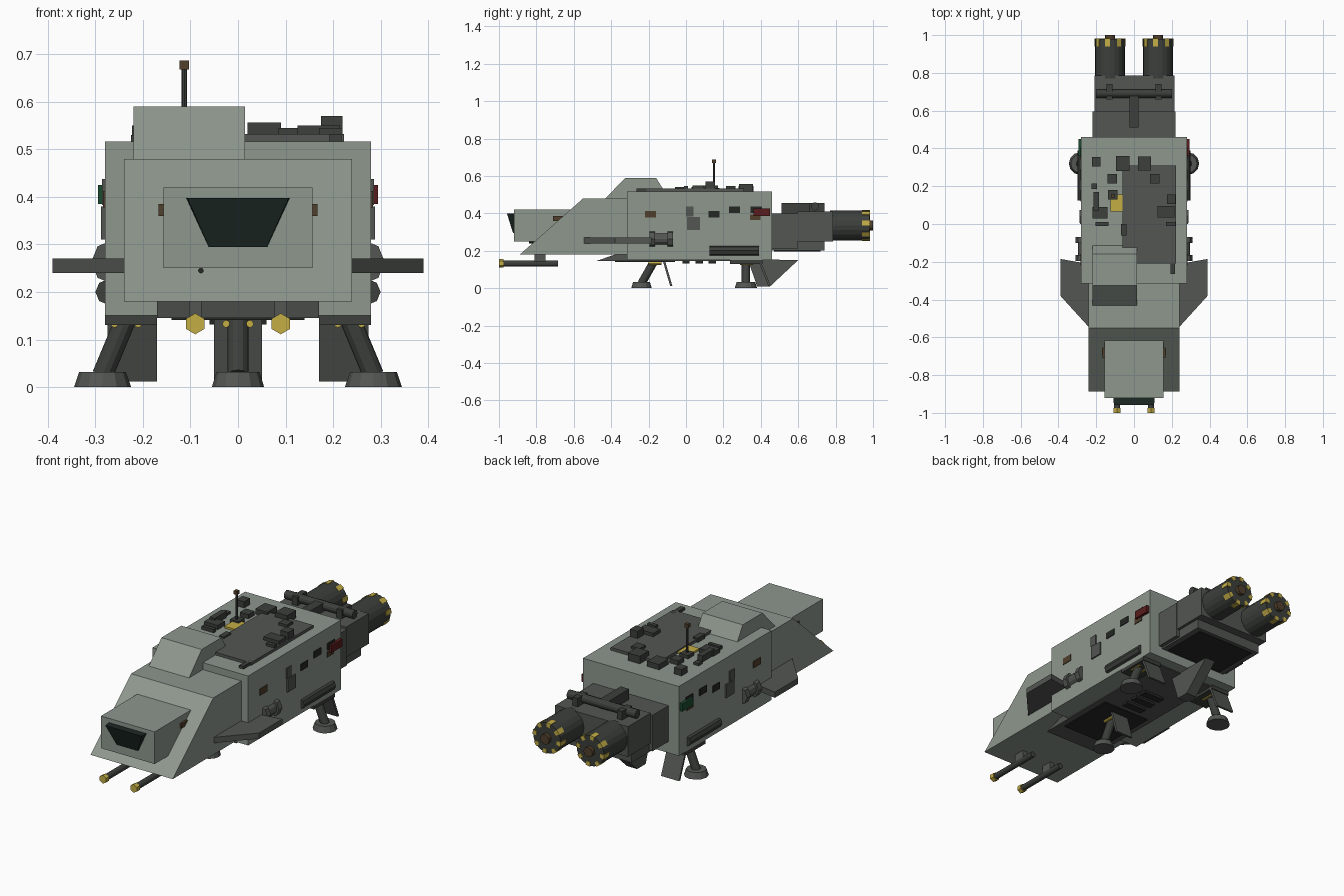
import bpy, bmesh, math
from mathutils import Vector


def mat(name, rgb):
    m = bpy.data.materials.new(name)
    m.diffuse_color = (*rgb, 1)
    return m


HULL = mat("hull_paint", (0.27, 0.31, 0.27))
DARK = mat("dark_metal", (0.085, 0.092, 0.085))
GUN = mat("gun_metal", (0.045, 0.05, 0.045))
BLACK = mat("black_trim", (0.018, 0.02, 0.018))
GLASS = mat("glass", (0.012, 0.022, 0.018))
GOLD = mat("gold", (0.55, 0.42, 0.06))
BROWN = mat("brown", (0.08, 0.05, 0.025))
RED = mat("red_lamp", (0.1, 0.012, 0.012))
GREEN = mat("green_lamp", (0.01, 0.07, 0.03))


def finish(name, bm, m):
    bmesh.ops.recalc_face_normals(bm, faces=bm.faces)
    me = bpy.data.meshes.new(name)
    bm.to_mesh(me)
    bm.free()
    me.materials.append(m)
    ob = bpy.data.objects.new(name, me)
    bpy.context.collection.objects.link(ob)
    return ob


def prism(name, pts, lo, hi, m, axis="x"):
    """Extrude a (y, z) profile along x, or an (x, y) profile along z."""
    bm = bmesh.new()
    put = (lambda p, t: (t, *p)) if axis == "x" else (lambda p, t: (*p, t))
    a = [bm.verts.new(put(p, lo)) for p in pts]
    b = [bm.verts.new(put(p, hi)) for p in pts]
    bm.faces.new(a)
    bm.faces.new(b)
    for i in range(len(pts)):
        j = (i + 1) % len(pts)
        bm.faces.new((a[i], a[j], b[j], b[i]))
    return finish(name, bm, m)


def box(name, x0, x1, y0, y1, z0, z1, m):
    return prism(name, [(y0, z0), (y1, z0), (y1, z1), (y0, z1)], x0, x1, m)


def tube(name, p, q, r, m, r2=None, n=12):
    p, q = Vector(p), Vector(q)
    bm = bmesh.new()
    bmesh.ops.create_cone(bm, cap_ends=True, segments=n, radius1=r,
                          radius2=r if r2 is None else r2, depth=(q - p).length)
    ob = finish(name, bm, m)
    ob.rotation_mode = "QUATERNION"
    ob.rotation_quaternion = Vector((0, 0, 1)).rotation_difference(q - p)
    ob.location = (p + q) / 2
    return ob


# Main hull, nose, cockpit and offset upper cabin
box("main_hull", -0.28, 0.28, -0.315, 0.46, 0.15, 0.517, HULL)
prism("nose", [(-0.888, 0.18), (-0.2, 0.18), (-0.2, 0.48), (-0.55, 0.48)], -0.24, 0.24, HULL)
box("cockpit", -0.157, 0.157, -0.92, -0.61, 0.25, 0.42, HULL)
prism("upper_cabin", [(-0.44, 0.47), (-0.325, 0.59), (-0.16, 0.59), (-0.11, 0.51), (-0.2, 0.47)],
      -0.22, 0.015, HULL)
prism("keel", [(-0.48, 0.145), (0.4, 0.145), (0.4, 0.18), (-0.35, 0.19)], -0.17, 0.17, DARK)

# Windscreen: tapered block raked outward at the top
bm = bmesh.new()
rows = []
for z, w, y in ((0.398, 0.11, -0.957), (0.295, 0.063, -0.925)):
    rows.append([bm.verts.new(c) for c in ((-w, -0.9, z), (w, -0.9, z), (w * 0.97, y, z), (-w * 0.97, y, z))])
bm.faces.new(rows[0])
bm.faces.new(rows[1])
for i in range(4):
    j = (i + 1) % 4
    bm.faces.new((rows[0][i], rows[0][j], rows[1][j], rows[1][i]))
finish("windscreen", bm, GLASS)
tube("nose_sensor", (-0.078, -0.84, 0.245), (-0.078, -0.81, 0.245), 0.006, BLACK, n=8)

# Rear engine block and lower tray
box("engine_block", -0.22, 0.22, 0.46, 0.595, 0.21, 0.40, DARK)
box("engine_mount", -0.21, 0.215, 0.595, 0.785, 0.25, 0.41, DARK)
box("engine_tray", -0.2, 0.2, 0.46, 0.74, 0.2, 0.26, DARK)
box("engine_tray_plate", -0.17, 0.17, 0.47, 0.72, 0.196, 0.2, BLACK)
box("engine_spine", -0.025, 0.025, 0.51, 0.69, 0.4, 0.455, GUN)
tube("cross_bar", (-0.2, 0.69, 0.437), (0.2, 0.69, 0.437), 0.022, GUN)
for s in (-1, 1):
    box("cross_bar_bracket", s * 0.13 - 0.015, s * 0.13 + 0.015, 0.66, 0.74, 0.4, 0.455, GUN)

# Engines with gold rim blocks
for s in (-1, 1):
    x, z = s * 0.127, 0.335
    tube("engine", (x, 0.77, z), (x, 0.98, z), 0.08, GUN, n=20)
    tube("engine_core", (x, 0.97, z), (x, 1.0, z), 0.026, BROWN, n=12)
    for k in range(8):
        a0 = k * math.pi / 4
        arc = [a0, a0 + math.pi / 10]
        bm = bmesh.new()
        ring = [[bm.verts.new((x + r * math.cos(a), y, z + r * math.sin(a)))
                 for a, r in ((arc[0], 0.06), (arc[0], 0.083), (arc[1], 0.083), (arc[1], 0.06))]
                for y in (0.94, 0.983)]
        bm.faces.new(ring[0])
        bm.faces.new(ring[1])
        for i in range(4):
            j = (i + 1) % 4
            bm.faces.new((ring[0][i], ring[0][j], ring[1][j], ring[1][i]))
        finish("engine_rim_block", bm, GOLD)

# Wings, guns and side pods
for s in (-1, 1):
    prism("wing", [(s * 0.24, -0.545), (s * 0.39, -0.38), (s * 0.39, -0.185), (s * 0.22, -0.215)],
          0.24, 0.27, DARK, "z")
    gx = s * 0.09
    tube("gun_barrel", (gx, -0.98, 0.133), (gx, -0.685, 0.133), 0.016, GUN)
    tube("gun_muzzle", (gx, -1.0, 0.133), (gx, -0.975, 0.133), 0.022, GOLD, n=6)
    box("gun_mount", gx - 0.013, gx + 0.013, -0.81, -0.75, 0.135, 0.185, DARK)
    px = s * 0.262
    tube("side_pod", (px, -0.19, 0.263), (px, -0.07, 0.263), 0.035, DARK)
    for y in (-0.195, -0.1):
        tube("side_pod_cap", (px, y, 0.263), (px, y + 0.03, 0.263), 0.047, DARK, n=8)
    tube("side_tube", (s * 0.273, 0.125, 0.2), (s * 0.273, 0.39, 0.2), 0.027, GUN, n=8)

    # Side panels, windows and lamps: y, z, width, height, reach, material
    lamp = RED if s > 0 else GREEN
    for name, y, z, w, h, d, m in (
            ("side_hatch", -0.19, 0.395, 0.06, 0.035, 0.284, BROWN),
            ("side_plate", 0.02, 0.41, 0.04, 0.055, 0.286, DARK),
            ("side_door", 0.04, 0.345, 0.07, 0.07, 0.288, DARK),
            ("side_window", 0.15, 0.395, 0.06, 0.035, 0.284, BLACK),
            ("side_window", 0.26, 0.42, 0.06, 0.035, 0.284, BLACK),
            ("side_window", 0.375, 0.42, 0.06, 0.035, 0.284, BLACK),
            ("side_hatch", 0.37, 0.38, 0.055, 0.03, 0.284, BROWN),
            ("side_lamp", 0.405, 0.405, 0.09, 0.04, 0.295, lamp)):
        xs = sorted((s * 0.27, s * d))
        box(name, *xs, y - w / 2, y + w / 2, z - h / 2, z + h / 2, m)
    xs = sorted((s * 0.15, s * 0.167))
    box("cockpit_lamp", *xs, -0.71, -0.65, 0.36, 0.385, BROWN)

# Roof panel, roof boxes and antenna
box("roof_panel", -0.06, 0.223, -0.21, 0.31, 0.51, 0.532, DARK)
for x, y, w, d, top in (
        (-0.2, 0.33, 0.045, 0.05, 0.55), (-0.06, 0.32, 0.07, 0.08, 0.545), (0.055, 0.32, 0.07, 0.075, 0.557),
        (-0.115, 0.24, 0.05, 0.05, 0.54), (0.11, 0.24, 0.05, 0.05, 0.545), (-0.113, 0.155, 0.05, 0.05, 0.535),
        (-0.2, 0.12, 0.03, 0.1, 0.55), (-0.18, 0.06, 0.08, 0.06, 0.54), (-0.17, 0.0, 0.07, 0.02, 0.535),
        (0.197, 0.13, 0.045, 0.05, 0.57), (0.17, 0.065, 0.09, 0.06, 0.55), (0.195, 0.0, 0.05, 0.02, 0.545),
        (0.205, -0.22, 0.025, 0.09, 0.532), (-0.21, 0.2, 0.03, 0.03, 0.53), (-0.055, -0.03, 0.03, 0.06, 0.54)):
    box("roof_box", x - w / 2, x + w / 2, y - d / 2, y + d / 2, 0.51, top, GUN)
box("roof_gold_hatch", -0.125, -0.058, 0.065, 0.155, 0.51, 0.527, GOLD)
tube("antenna", (-0.113, 0.15, 0.51), (-0.113, 0.15, 0.67), 0.006, GUN, n=8)
box("antenna_tip", -0.123, -0.103, 0.14, 0.16, 0.668, 0.687, BROWN)

# Belly: gear bays, vents and swept rear fin
box("front_gear_bay", -0.14, 0.14, -0.38, -0.06, 0.141, 0.15, BLACK)
for k in range(3):
    y = 0.0 + 0.07 * k
    box("belly_vent", -0.06, 0.06, y - 0.02, y + 0.02, 0.132, 0.15, BLACK)
prism("ventral_fin", [(0.33, 0.155), (0.6, 0.15), (0.45, 0.01), (0.38, 0.01)], -0.03, 0.03, DARK)


# Landing gear: strut, gold clamps, foot and door
def gear(name, top, foot, r, door_y, door_x):
    t, f = Vector(top), Vector(foot)
    tube(name + "_strut", t, f, 0.022, GUN)
    for k in (-1, 1):
        o = Vector((0.025 * k, 0, -0.012))
        tube(name + "_clamp", t + o + Vector((0, -0.03, 0)), t + o + Vector((0, 0.04, 0)), 0.008, GOLD, n=8)
    tube(name + "_foot", (f.x, f.y, 0), (f.x, f.y, 0.032), r, DARK, r2=r * 0.82, n=12)
    y0, y1 = door_y
    prism(name + "_door", [(y0, 0.15), (y0 + 0.012, 0.15), (y1 + 0.012, 0.012), (y1, 0.012)],
          *door_x, DARK)


gear("front_gear", (0, -0.17, 0.145), (0, -0.238, 0.025), 0.055, (-0.125, -0.085), (-0.05, 0.05))
for s in (-1, 1):
    gear("rear_gear", (s * 0.235, 0.32, 0.145), (s * 0.285, 0.32, 0.025), 0.06,
         (0.385, 0.44), sorted((s * 0.17, s * 0.275)))
    xs = sorted((s * 0.17, s * 0.28))
    box("rear_gear_bay", *xs, 0.235, 0.41, 0.13, 0.152, GUN)
